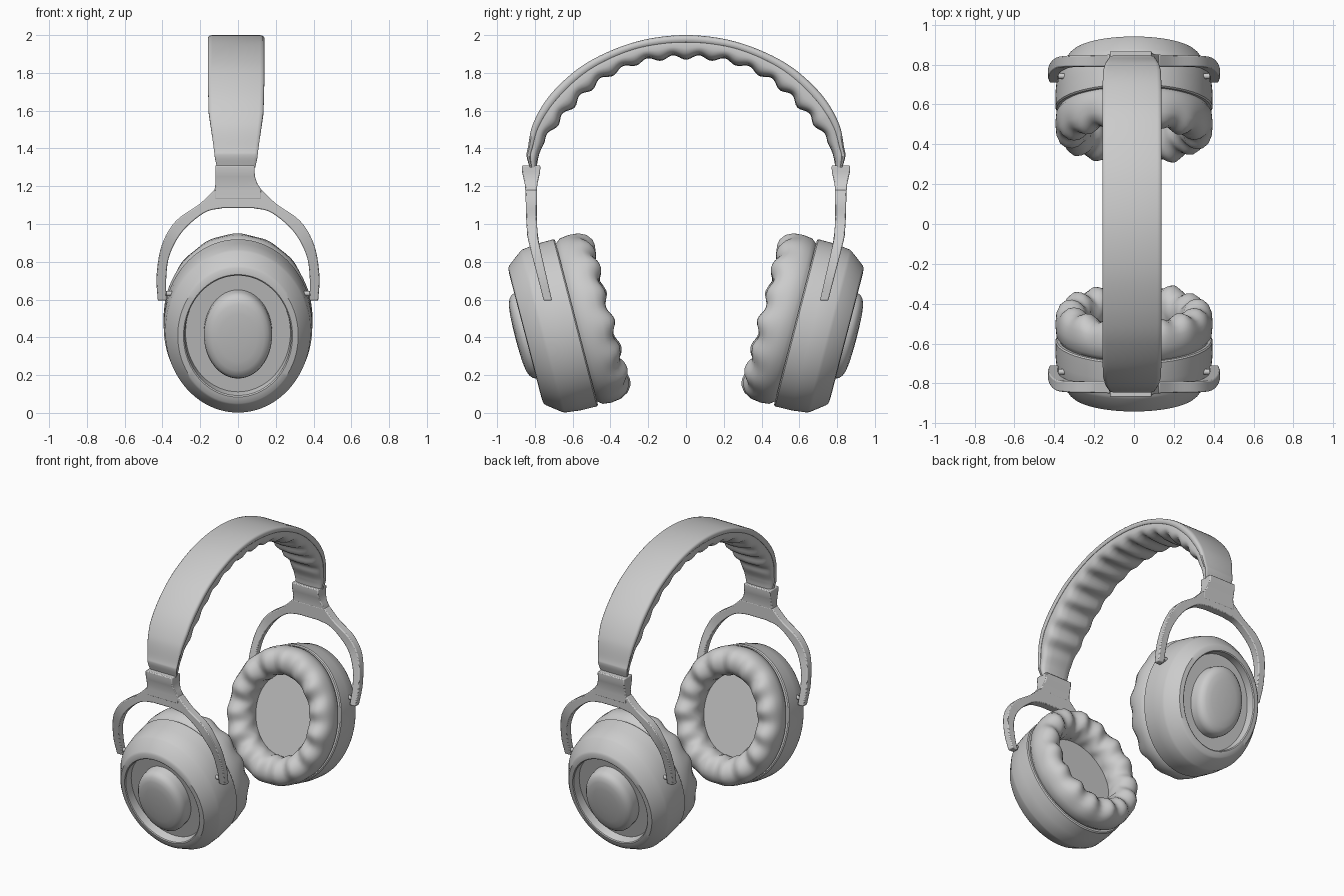
import bpy, bmesh, math
from mathutils import Vector

cube = bpy.data.objects.get("Cube")
if cube:
    bpy.data.objects.remove(cube, do_unlink=True)

grey = bpy.data.materials.new("matte grey")
grey.use_nodes = True
grey.diffuse_color = (0.6, 0.6, 0.6, 1)
grey.node_tree.nodes["Principled BSDF"].inputs["Base Color"].default_value = (0.6, 0.6, 0.6, 1)


def loft(name, rings, angle=35, bevel=0.0):
    """Skin a list of closed rings and cap both ends."""
    bm = bmesh.new()
    rows = [[bm.verts.new(p) for p in ring] for ring in rings]
    n = len(rows[0])
    for a, b in zip(rows, rows[1:]):
        for i in range(n):
            j = (i + 1) % n
            bm.faces.new((a[i], a[j], b[j], b[i]))
    bm.faces.new(rows[0])
    bm.faces.new(rows[-1])
    bmesh.ops.recalc_face_normals(bm, faces=bm.faces)
    mesh = bpy.data.meshes.new(name)
    bm.to_mesh(mesh)
    bm.free()
    obj = bpy.data.objects.new(name, mesh)
    bpy.context.collection.objects.link(obj)
    mesh.materials.append(grey)
    bpy.ops.object.select_all(action='DESELECT')
    obj.select_set(True)
    bpy.context.view_layer.objects.active = obj
    bpy.ops.object.shade_smooth_by_angle(angle=math.radians(angle))
    if bevel:
        mod = obj.modifiers.new("soft edges", 'BEVEL')
        mod.width = bevel
        mod.segments = 2
        mod.limit_method = 'ANGLE'
        mod.angle_limit = math.radians(40)
    return obj


def spline(points, steps):
    """Catmull-Rom curve through points of any dimension."""
    pts = [Vector(p) for p in points]
    pts = [2 * pts[0] - pts[1]] + pts + [2 * pts[-1] - pts[-2]]
    out = []
    for a, b, c, d in zip(pts, pts[1:], pts[2:], pts[3:]):
        for k in range(steps):
            t = k / steps
            out.append(0.5 * (2 * b + (c - a) * t + (2 * a - 5 * b + 4 * c - d) * t * t
                              + (3 * b - a - 3 * c + d) * t ** 3))
    return out + [pts[-2]]


def lerp_table(table, z):
    """Piecewise linear lookup in rows sorted by rising key."""
    if z <= table[0][0]:
        return table[0][1]
    for (z0, a), (z1, b) in zip(table, table[1:]):
        if z <= z1:
            return a + (b - a) * (z - z0) / (z1 - z0)
    return table[-1][1]


TILT = math.radians(14.6)


def cup_point(side, x, v, u):
    """Place a cup point: v runs up the cup, u runs outward along its axis."""
    c, s = math.cos(TILT), math.sin(TILT)
    return (x, side * (0.575 + c * u + s * v), 0.48 - s * u + c * v)


def lathe(name, side, profile, ratio, n=96, angle=35):
    """Oval turned part; profile rows are (u, v radius, puff amount)."""
    rings = []
    for u, r, puff in profile:
        ring = []
        for i in range(n):
            a = math.tau * i / n
            wave = puff * (0.012 * math.cos(15 * a) + 0.005 * math.cos(7 * a + 1))
            rr = r + 0.5 * wave
            ring.append(cup_point(side, ratio * rr * math.sin(a), rr * math.cos(a), u - wave))
        rings.append(ring)
    return loft(name, rings, angle)


# Ear cup profiles
SHELL = [(0.005, 0.43, 0), (0.005, 0.45, 0), (0.012, 0.457, 0), (0.10, 0.456, 0), (0.185, 0.446, 0),
         (0.20, 0.438, 0), (0.272, 0.383, 0), (0.282, 0.37, 0), (0.285, 0.335, 0),
         (0.28, 0.328, 0), (0.225, 0.322, 0)]
PILL = [(0.21, 0.236, 0), (0.275, 0.236, 0), (0.30, 0.228, 0), (0.317, 0.21, 0), (0.328, 0.18, 0),
        (0.335, 0.13, 0), (0.338, 0.06, 0), (0.339, 0.01, 0)]
CUSHION = [(0.01, 0.43, 0), (-0.006, 0.44, 0), (-0.02, 0.452, 0), (-0.07, 0.458, 0.1), (-0.12, 0.452, 0.3),
           (-0.155, 0.43, 0.6), (-0.175, 0.395, 0.9), (-0.178, 0.36, 1), (-0.168, 0.325, 1.2),
           (-0.145, 0.292, 1.3), (-0.11, 0.272, 1.2), (-0.07, 0.268, 0.7), (-0.03, 0.275, 0)]

# Yoke arch rows: outer x, outer z, inner x, inner z
ARCH = [(0.425, 0.595, 0.378, 0.595), (0.431, 0.73, 0.380, 0.71), (0.403, 0.89, 0.362, 0.835),
        (0.33, 1.015, 0.294, 0.96), (0.205, 1.105, 0.177, 1.06), (0.125, 1.18, 0.075, 1.085)]
YOKE_Y = [(0.59, 0.73), (0.93, 0.813), (1.03, 0.818), (1.31, 0.82)]
YOKE_HALF = [(0.59, 0.022), (0.93, 0.027), (1.2, 0.031)]

for side, label in ((-1, "front"), (1, "back")):
    lathe(label + "_cup_shell", side, SHELL, 0.862)
    lathe(label + "_cup_center_pad", side, PILL, 0.765, 64)
    lathe(label + "_ear_cushion", side, CUSHION, 0.862, 180, 60)

    # Forked yoke
    half = spline(ARCH, 5)
    arch = [(-a, b, -c, d) for a, b, c, d in half] + [tuple(p) for p in reversed(half)]
    rings = []
    for ox, oz, ix, iz in arch:
        ring = []
        for x, z, k in ((ox, oz, 1), (ox, oz, -1), (ix, iz, -1), (ix, iz, 1)):
            y = lerp_table(YOKE_Y, z) + k * lerp_table(YOKE_HALF, z)
            ring.append((x, side * y, z))
        rings.append(ring)
    loft(label + "_yoke", rings, 35, 0.006)

    # Yoke stem, flaring toward the headband
    rings = []
    for z, hx, hy, cx in ((1.13, 0.125, 0.03, 0), (1.18, 0.124, 0.031, 0), (1.21, 0.112, 0.033, -0.008),
                          (1.25, 0.105, 0.042, -0.015), (1.275, 0.104, 0.048, -0.016),
                          (1.31, 0.104, 0.049, -0.016)):
        rings.append([(cx + i * hx, side * (0.82 + j * hy), z)
                      for i, j in ((1, 1), (-1, 1), (-1, -1), (1, -1))])
    loft(label + "_yoke_stem", rings, 35, 0.006)

    # Pivot pins between yoke and cup
    for sx, hand in ((-1, "right"), (1, "left")):
        rings = [[(sx * x, side * (0.742 + 0.014 * math.cos(math.tau * i / 12)),
                   0.632 + 0.014 * math.sin(math.tau * i / 12)) for i in range(12)]
                 for x in (0.34, 0.405)]
        loft(f"{label}_{hand}_pivot_pin", rings)

# Headband path rows: outer y, outer z, inner y, inner z
BAND = [(0.828, 1.30, 0.79, 1.30), (0.844, 1.36, 0.782, 1.35), (0.838, 1.40, 0.758, 1.42),
        (0.81, 1.53, 0.715, 1.49), (0.73, 1.67, 0.63, 1.592), (0.60, 1.80, 0.52, 1.705),
        (0.468, 1.885, 0.41, 1.785), (0.31, 1.951, 0.265, 1.85), (0.16, 1.987, 0.13, 1.876)]
path = spline(BAND + [(0, 2, 0, 1.882)] + [(-a, b, -c, d) for a, b, c, d in reversed(BAND)], 10)
BAND_HALF = [(1.30, 0.102), (1.35, 0.112), (1.6, 0.145), (1.75, 0.149)]

# Cross-sections: width factor, depth factor from outside to inside
PLATE = [(0.0, 0.0), (0.85, 0.0), (0.95, 0.03), (1.0, 0.1), (1.0, 0.25), (0.96, 0.32), (0.0, 0.34)]
PAD = [(0.0, 0.2), (0.93, 0.2), (0.95, 0.36), (0.97, 0.55), (0.92, 0.74), (0.78, 0.88), (0.5, 0.97), (0.0, 1.0)]


def band_rings(section, puff):
    loop = section + [(-w, d) for w, d in reversed(section[1:-1])]
    rings, length, last = [], 0, None
    mid = len(path) // 2
    lengths = [0]
    for a, b in zip(path, path[1:]):
        lengths.append(lengths[-1] + (Vector(a[2:]) - Vector(b[2:])).length)
    for row, s in zip(path, lengths):
        outer, inner = Vector(row[:2]), Vector(row[2:])
        fade = min(1, max(0, (inner.y - 1.36) / 0.12))
        wave = puff * fade * math.cos(math.tau * (s - lengths[mid]) / 0.135)
        hw = lerp_table(BAND_HALF, outer.y)
        ring = []
        for w, d in loop:
            k = d + wave * max(0, d - 0.35)
            p = outer.lerp(inner, k)
            ring.append((-0.01 + w * hw, p.x, p.y))
        rings.append(ring)
    return rings


loft("headband_plate", band_rings(PLATE, 0), 45)
loft("headband_pad", band_rings(PAD, 0.16), 60)
